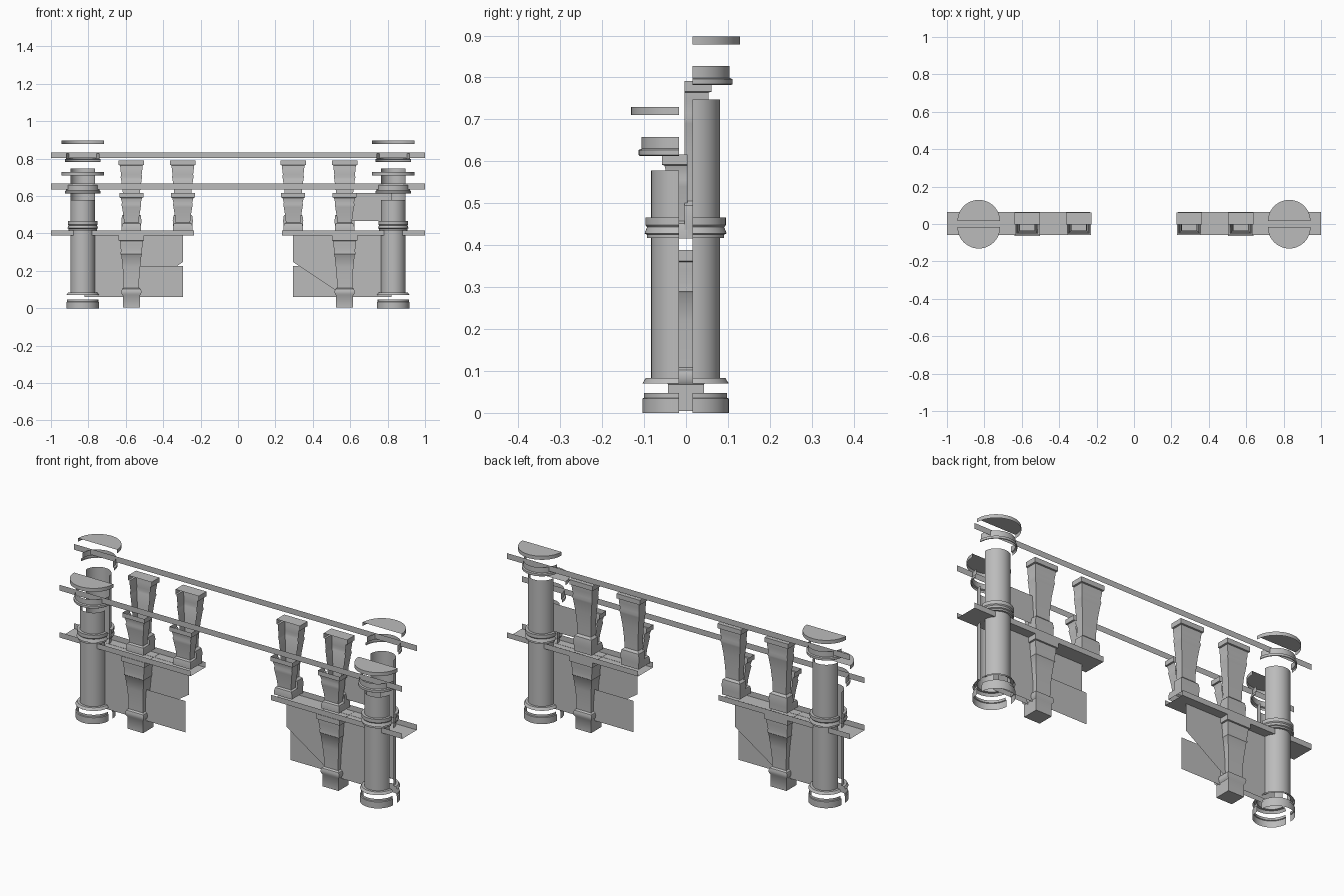
import bpy, math

cube = bpy.data.objects.get("Cube")
if cube:
    bpy.data.objects.remove(cube, do_unlink=True)

grey = bpy.data.materials.new("stone_grey")
grey.use_nodes = True
COLOR = (0.5, 0.5, 0.5, 1)
grey.diffuse_color = COLOR
grey.node_tree.nodes["Principled BSDF"].inputs["Base Color"].default_value = COLOR

COLUMN_X = 0.83
FRONT_Y, BACK_Y = -0.017, 0.015   # the two cut planes of the columns


def make(name, verts, faces, smooth=False):
    mesh = bpy.data.meshes.new(name)
    mesh.from_pydata(verts, [], faces)
    mesh.materials.append(grey)
    obj = bpy.data.objects.new(name, mesh)
    bpy.context.collection.objects.link(obj)
    if smooth:
        bpy.ops.object.select_all(action='DESELECT')
        obj.select_set(True)
        bpy.context.view_layer.objects.active = obj
        bpy.ops.object.shade_smooth_by_angle(angle=math.radians(35))
    return obj


def loft(name, rings, closed=False, cap_top=False, cap_bottom=False, smooth=True):
    """Skin a stack of equal point rings."""
    n = len(rings[0])
    verts = [p for ring in rings for p in ring]
    faces = []
    for r in range(len(rings) - 1):
        for i in range(n if closed else n - 1):
            j = (i + 1) % n
            faces.append((r * n + i, r * n + j, r * n + n + j, r * n + n + i))
    if cap_top:
        faces.append(tuple(range(len(verts) - n, len(verts))))
    if cap_bottom:
        faces.append(tuple(reversed(range(n))))
    return make(name, verts, faces, smooth)


def half_round(name, x, side, profile, cap=False):
    """Half lathe bulging to the front (side -1) or back (side 1)."""
    y0 = FRONT_Y if side < 0 else BACK_Y
    steps = 24
    start = math.pi if side < 0 else 0
    rings = []
    for r, z in profile:
        angles = [start + math.pi * i / steps for i in range(steps + 1)]
        rings.append([(x + r * math.cos(a), y0 + r * math.sin(a), z) for a in angles])
    return loft(name, rings, cap_top=cap)


def sheet(name, points, y):
    """Flat upright panel from x, z outline points."""
    return make(name, [(x, y, z) for x, z in points], [tuple(range(len(points)))])


def half_baluster(name, x, side, profile, cap):
    rings = []
    for w, z in profile:
        y0, y1 = -side * 0.004, side * w * 0.9
        pts = [(x + w, y0, z), (x + w, y1, z), (x - w, y1, z), (x - w, y0, z)]
        rings.append(pts if side > 0 else pts[::-1])
    return loft(name, rings, cap_top=cap)


# Half columns: base, foot ring, shaft, band, capital and lid
for sx, s_name in ((-1, "right"), (1, "left")):
    x = sx * COLUMN_X
    for side, f_name, top in ((-1, "front", 0.578), (1, "back", 0.747)):
        tag = f"{f_name}_{s_name}"
        half_round("column_base_" + tag, x, side,
                   [(0.087, 0), (0.087, 0.034), (0.083, 0.036), (0.083, 0.048)])
        half_round("column_foot_ring_" + tag, x, side,
                   [(0.087, 0.07), (0.079, 0.083), (0.066, 0.083)])
        half_round("column_shaft_" + tag, x, side, [(0.066, 0.083), (0.066, top)])
        half_round("column_band_" + tag, x, side,
                   [(0.066, 0.417), (0.076, 0.417), (0.076, 0.425), (0.082, 0.428),
                    (0.076, 0.443), (0.08, 0.448), (0.08, 0.466), (0.066, 0.466)])
        half_round("column_capital_" + tag, x, side,
                   [(0.093, top + 0.035), (0.096, top + 0.037), (0.096, top + 0.049),
                    (0.089, top + 0.052), (0.089, top + 0.08)])
        half_round("column_lid_" + tag, x, side,
                   [(0.114, top + 0.132), (0.114, top + 0.151)], cap=True)

# Long handrail strips
for name, y, z in (("front_rail", -0.06, 0.636), ("back_rail", 0.063, 0.804)):
    sheet(name, [(-1, z), (1, z), (1, z + 0.03), (-1, z + 0.03)], y)

# Ledge channels: front lip, floor and back lip
for sx, s_name in ((-1, "right"), (1, "left")):
    ends = [sx * 0.235, sx]
    rings = [[(x, -0.06, 0.416), (x, -0.06, 0.388), (x, 0.063, 0.388), (x, 0.063, 0.416)]
             for x in ends]
    loft("ledge_" + s_name, rings, smooth=False)

# Baluster profiles: half width, height
LOWER = [(0.046, 0.004), (0.046, 0.068), (0.052, 0.076), (0.054, 0.09), (0.05, 0.102),
         (0.041, 0.108), (0.042, 0.16), (0.047, 0.22), (0.054, 0.285), (0.058, 0.29),
         (0.056, 0.31), (0.06, 0.34), (0.061, 0.36), (0.068, 0.362), (0.068, 0.389)]
FRONT = [(0.052, 0.416), (0.052, 0.436), (0.048, 0.452), (0.039, 0.458), (0.042, 0.49),
         (0.05, 0.54), (0.053, 0.555), (0.05, 0.565), (0.057, 0.59),
         (0.064, 0.592), (0.064, 0.616)]
BACK = [(0.052, 0.416), (0.052, 0.445), (0.054, 0.47), (0.05, 0.495), (0.039, 0.505),
        (0.041, 0.56), (0.047, 0.63), (0.055, 0.69), (0.058, 0.7), (0.055, 0.715),
        (0.059, 0.745), (0.06, 0.764), (0.068, 0.766), (0.068, 0.791)]

for sx, s_name in ((-1, "right"), (1, "left")):
    for x, p_name in ((0.57, "outer"), (0.295, "inner")):
        half_baluster(f"front_baluster_{p_name}_{s_name}", sx * x, -1, FRONT, False)
        half_baluster(f"back_baluster_{p_name}_{s_name}", sx * x, 1, BACK, True)
    cx = sx * 0.57
    rings = [[(cx + w * i, w * j * 0.93, z) for i, j in ((1, -1), (1, 1), (-1, 1), (-1, -1))]
             for w, z in LOWER]
    loft("lower_baluster_" + s_name, rings, closed=True, cap_bottom=True)

# Web panels between column and baluster, swapped front to back on each side
cut_panel = [(0.295, 0.389), (0.295, 0.247), (0.575, 0.06), (0.82, 0.06), (0.82, 0.389)]
step_panel = [(0.295, 0.06), (0.295, 0.225), (0.57, 0.225), (0.57, 0.389),
              (0.82, 0.389), (0.82, 0.06)]
for sx, s_name in ((-1, "right"), (1, "left")):
    cut_y, step_y = (FRONT_Y, BACK_Y) if sx > 0 else (BACK_Y, FRONT_Y)
    sheet("cut_panel_" + s_name, [(sx * x, z) for x, z in cut_panel], cut_y)
    sheet("step_panel_" + s_name, [(sx * x, z) for x, z in step_panel], step_y)

# Single upper panel beside the left column
sheet("upper_panel_left", [(0.59, 0.467), (0.82, 0.467), (0.82, 0.615), (0.59, 0.615)], BACK_Y)
